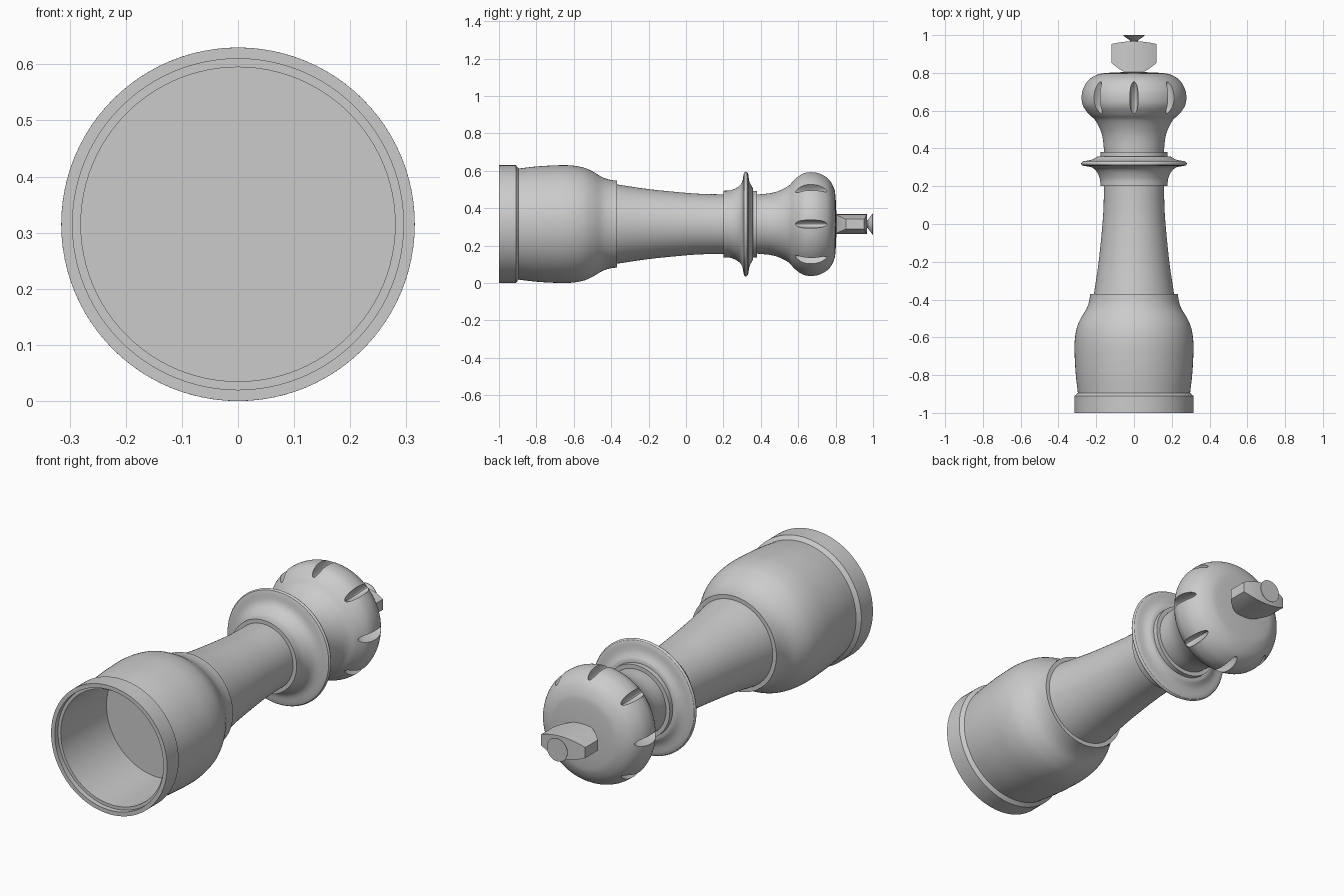
import bpy, bmesh, math
from mathutils import Matrix, Vector

AXIS_Z = 0.315
SEGMENTS = 96

cube = bpy.data.objects.get("Cube")
if cube:
    bpy.data.objects.remove(cube, do_unlink=True)

grey = bpy.data.materials.new("plain grey")
grey.use_nodes = True
colour = (0.6, 0.6, 0.6, 1)
grey.diffuse_color = colour
grey.node_tree.nodes["Principled BSDF"].inputs["Base Color"].default_value = colour


def finish(bm, name):
    """Turn a bmesh into a smooth-shaded grey object on the piece's axis."""
    bmesh.ops.remove_doubles(bm, verts=bm.verts, dist=1e-5)
    bmesh.ops.recalc_face_normals(bm, faces=bm.faces)
    mesh = bpy.data.meshes.new(name)
    bm.to_mesh(mesh)
    bm.free()
    mesh.materials.append(grey)
    obj = bpy.data.objects.new(name, mesh)
    obj.location.z = AXIS_Z
    bpy.context.collection.objects.link(obj)
    return obj


def smooth(obj):
    bpy.ops.object.select_all(action="DESELECT")
    obj.select_set(True)
    bpy.context.view_layer.objects.active = obj
    bpy.ops.object.shade_smooth_by_angle(angle=math.radians(30))


def curve(points, steps=5):
    """Rounded profile passing through the given (y, radius) points."""
    pts = [Vector(p) for p in points]
    pts = [2 * pts[0] - pts[1]] + pts + [2 * pts[-1] - pts[-2]]
    out = []
    for a, b, c, d in zip(pts, pts[1:], pts[2:], pts[3:]):
        for i in range(steps):
            t = i / steps
            out.append(0.5 * (2 * b + (c - a) * t + (2 * a - 5 * b + 4 * c - d) * t ** 2
                              + (3 * b - a - 3 * c + d) * t ** 3))
    return out + [pts[-2]]


def lathe(name, profile):
    bm = bmesh.new()
    verts = [bm.verts.new((max(r, 0), y, 0)) for y, r in profile]
    edges = [bm.edges.new(pair) for pair in zip(verts, verts[1:])]
    bmesh.ops.spin(bm, geom=verts + edges, cent=(0, 0, 0), axis=(0, 1, 0),
                   angle=math.tau, steps=SEGMENTS)
    return finish(bm, name)


# Hollow foot: recess, stepped rim and outer band
smooth(lathe("base", [(-0.62, 0), (-0.62, 0.28), (-0.975, 0.28), (-0.975, 0.295),
                      (-1, 0.295), (-1, 0.315), (-0.91, 0.315), (-0.895, 0.297)]))

# Bulging lower body with a shoulder step
smooth(lathe("body", curve([(-0.895, 0.297), (-0.8, 0.308), (-0.7, 0.314), (-0.62, 0.314),
                            (-0.55, 0.303), (-0.5, 0.282), (-0.45, 0.252), (-0.41, 0.238),
                            (-0.37, 0.232)]) + [(-0.37, 0.212)]))

# Tapering column
smooth(lathe("column", curve([(-0.37, 0.212), (-0.2, 0.187), (0, 0.167),
                              (0.1, 0.161), (0.2, 0.159)])))

# Flared collar
smooth(lathe("collar", [(0.2, 0.159), (0.2, 0.178)]
             + curve([(0.2, 0.178), (0.24, 0.181), (0.28, 0.2), (0.3, 0.225), (0.308, 0.265)])
             + curve([(0.311, 0.275), (0.32, 0.28), (0.329, 0.275)])
             + curve([(0.333, 0.265), (0.34, 0.225), (0.357, 0.193)])
             + [(0.357, 0.178), (0.38, 0.178), (0.38, 0.158)]))

# Rounded crown with neck
crown = lathe("crown", [(0.38, 0)] + curve([
    (0.38, 0.158), (0.45, 0.165), (0.5, 0.179), (0.55, 0.206), (0.58, 0.238), (0.62, 0.268),
    (0.66, 0.278), (0.71, 0.272), (0.76, 0.243), (0.79, 0.195), (0.8, 0.14), (0.806, 0)]))

# Eight slim grooves carved around the crown
bm = bmesh.new()
for i in range(8):
    place = (Matrix.Rotation(i * math.tau / 8, 4, "Y") @ Matrix.Translation((0.28, 0.665, 0))
             @ Matrix.Diagonal((0.06, 0.105, 0.022, 1)))
    bmesh.ops.create_uvsphere(bm, u_segments=32, v_segments=16, radius=1, matrix=place)
cutter = finish(bm, "groove_cutter")
cutter.hide_render = True
cut = crown.modifiers.new("grooves", "BOOLEAN")
cut.operation = "DIFFERENCE"
cut.solver = "EXACT"
cut.object = cutter
bpy.context.view_layer.objects.active = crown
crown.select_set(True)
bpy.ops.object.modifier_apply(modifier=cut.name)
bpy.data.objects.remove(cutter, do_unlink=True)
smooth(crown)

# Finial: wide crosspiece that thins toward its ends
bm = bmesh.new()
rings = []
for i in range(-10, 11):
    t = i / 10
    x, half = 0.12 * t, 0.026 + 0.027 * (1 - t * t)
    low, high = 0.795 + 0.06 * t * t, 0.967 - 0.014 * t * t
    rings.append([bm.verts.new((x, y, z)) for y, z in
                  ((low, -half), (high, -half), (high, half), (low, half))])
for a, b in zip(rings, rings[1:]):
    for k in range(4):
        j = (k + 1) % 4
        bm.faces.new((a[k], a[j], b[j], b[k]))
bm.faces.new(rings[0])
bm.faces.new(rings[-1])
smooth(finish(bm, "finial_crosspiece"))

# Small flared tip
smooth(lathe("finial_tip", [(0.96, 0.022), (0.972, 0.022), (0.997, 0.056), (1, 0.056), (1, 0)]))
